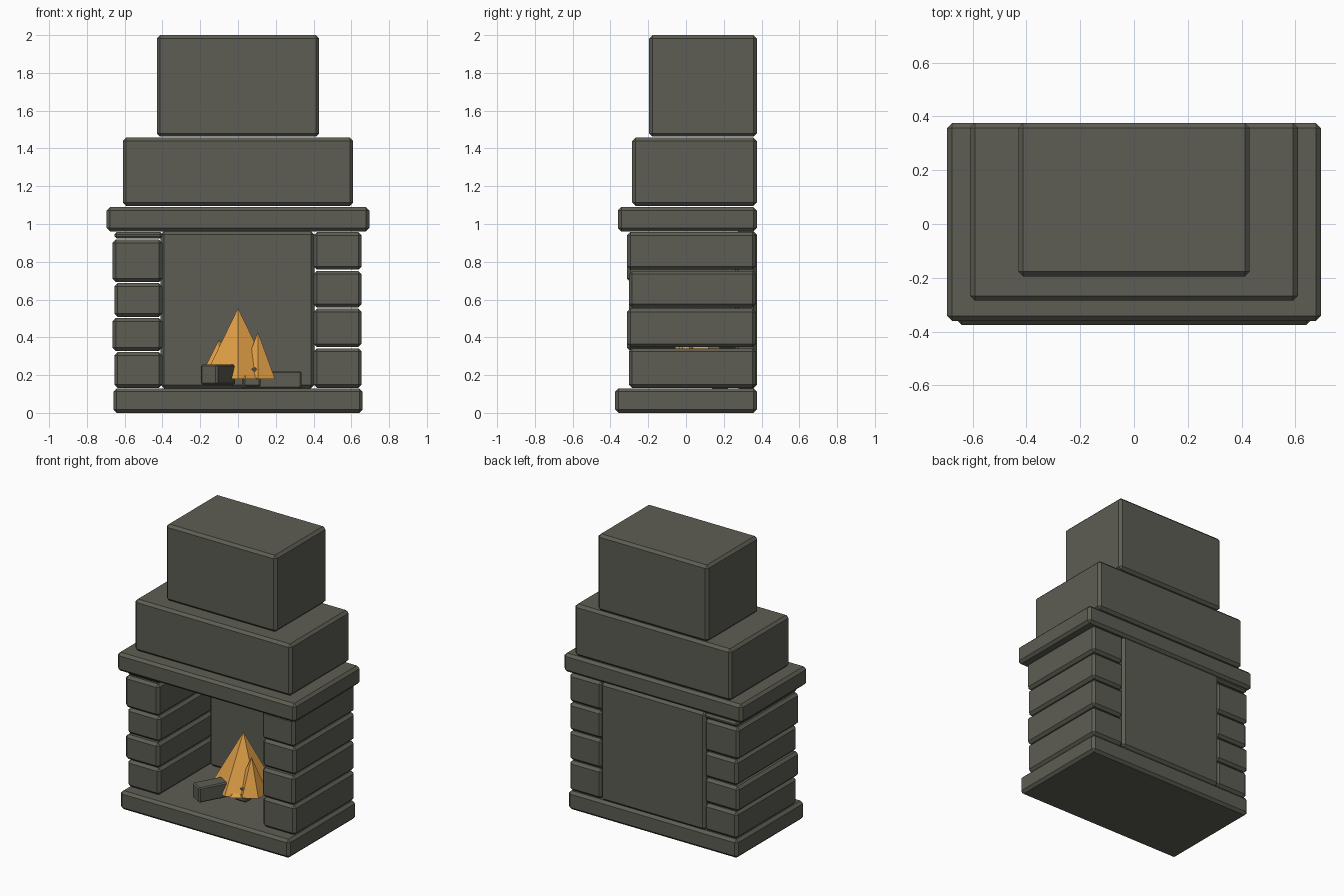
import bpy
from math import radians, pi
from mathutils import Vector

cube = bpy.data.objects.get("Cube")
if cube:
    bpy.data.objects.remove(cube, do_unlink=True)


def material(name, rgb):
    mat = bpy.data.materials.new(name)
    mat.use_nodes = True
    color = (*rgb, 1)
    mat.diffuse_color = color
    mat.node_tree.nodes["Principled BSDF"].inputs["Base Color"].default_value = color
    return mat


STONE = material("dark_stone", (0.11, 0.11, 0.087))
FIRE = material("flame_orange", (0.73, 0.34, 0.06))


def block(name, low, high, bevel=0.018, turn=0):
    """Chamfered box between two corners, optionally turned about z."""
    low, high = Vector(low), Vector(high)
    bpy.ops.mesh.primitive_cube_add(size=1, location=(low + high) / 2)
    obj = bpy.context.object
    obj.name = name
    obj.scale = high - low
    bpy.ops.object.transform_apply(location=False, rotation=False, scale=True)
    obj.rotation_euler.z = radians(turn)
    mod = obj.modifiers.new("chamfer", 'BEVEL')
    mod.width, mod.segments = bevel, 1
    obj.data.materials.append(STONE)
    return obj


def flame(name, x, y, radius, top, bottom=0.18):
    """Six-sided pointed flame with a ridge towards the front."""
    bpy.ops.mesh.primitive_cone_add(
        vertices=6, radius1=radius, depth=top - bottom,
        location=(x, y, (top + bottom) / 2), rotation=(0, 0, pi))
    obj = bpy.context.object
    obj.name = name
    obj.data.materials.append(FIRE)


BACK = 0.375

# Hearth, mantel and stepped chimney
block("hearth_base", (-0.66, -0.375, 0), (0.66, BACK, 0.13))
block("mantel", (-0.695, -0.36, 0.96), (0.695, BACK, 1.09))
block("smoke_hood", (-0.61, -0.285, 1.095), (0.61, BACK, 1.458))
block("chimney", (-0.43, -0.195, 1.462), (0.43, BACK, 2.0))
block("back_panel", (-0.41, 0.26, 0.13), (0.405, BACK, 0.962))

# Stacked pillar stones: the courses differ on each side
courses = {
    "left": (1, [0.13, 0.345, 0.555, 0.755, 0.96]),
    "right": (-1, [0.13, 0.325, 0.505, 0.69, 0.92, 0.96]),
}
for side, (sign, heights) in courses.items():
    for i, (z0, z1) in enumerate(zip(heights, heights[1:])):
        jut = 0.01 * (i % 2)
        outer = sign * (0.655 + (jut if sign < 0 else 0))
        inner = sign * 0.4
        block(f"{side}_pillar_stone_{i + 1}",
              (min(outer, inner), -0.303 - jut, z0 + 0.003),
              (max(outer, inner), BACK - 0.005, z1 - 0.003),
              bevel=min(0.018, (z1 - z0) * 0.3))

# Logs
block("front_log", (-0.21, -0.207, 0.15), (0, -0.107, 0.255), 0.008, turn=61.6)
block("middle_log", (0.03, -0.08, 0.14), (0.12, 0.14, 0.24), 0.008)
block("rear_log", (0.02, 0.13, 0.13), (0.335, 0.23, 0.222), 0.008)

# Fire
flame("main_flame", 0, 0.06, 0.21, 0.555)
flame("left_flame", 0.105, 0.0, 0.105, 0.43)
flame("right_flame", -0.1, 0.1, 0.12, 0.39)
flame("small_flame", 0.04, -0.07, 0.075, 0.23)
